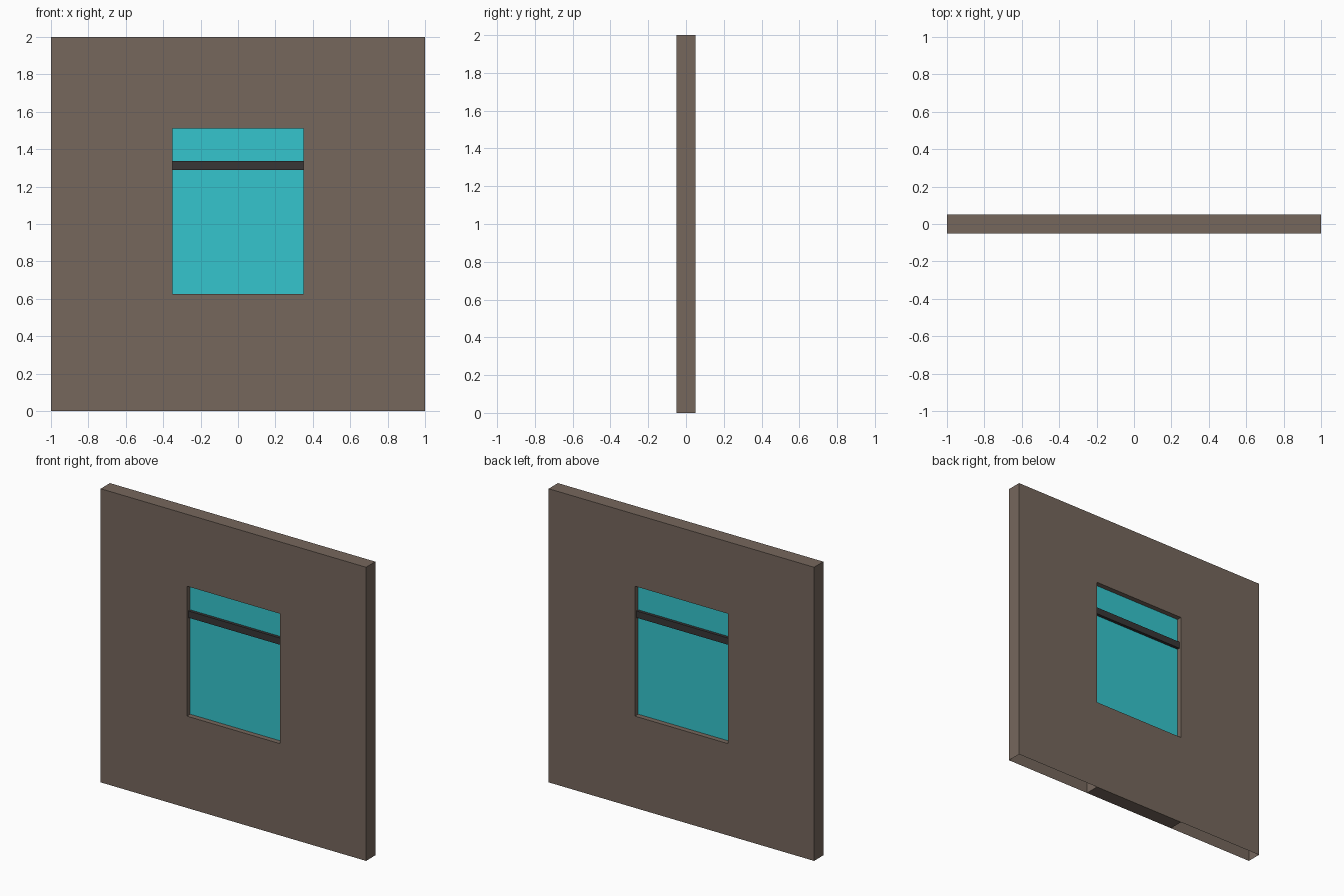
import bpy, bmesh

if "Cube" in bpy.data.objects:
    bpy.data.objects.remove(bpy.data.objects["Cube"])


def material(name, rgb):
    m = bpy.data.materials.new(name)
    m.diffuse_color = (*rgb, 1)
    m.use_nodes = True
    m.node_tree.nodes["Principled BSDF"].inputs["Base Color"].default_value = m.diffuse_color
    return m


WALL = material("wall_brown", (0.18, 0.135, 0.108))
GLASS = material("pane_cyan", (0.035, 0.56, 0.61))
DARK = material("bar_dark", (0.04, 0.037, 0.037))


def box(name, x, y, z, mat, open_bottom=False):
    """Box from (min, max) spans; optionally without its underside."""
    bm = bmesh.new()
    bmesh.ops.create_cube(bm, size=1)
    for v in bm.verts:
        v.co = [s[0] if c < 0 else s[1] for c, s in zip(v.co, (x, y, z))]
    bm.normal_update()
    if open_bottom:
        under = [f for f in bm.faces if f.normal.z < -0.9]
        bmesh.ops.delete(bm, geom=under, context='FACES_ONLY')
    mesh = bpy.data.meshes.new(name)
    bm.to_mesh(mesh)
    bm.free()
    mesh.materials.append(mat)
    obj = bpy.data.objects.new(name, mesh)
    bpy.context.collection.objects.link(obj)
    return obj


DEPTH = (-0.05, 0.05)
HALF = 0.35                  # half width of the window opening
SILL, HEAD = 0.625, 1.51     # opening bottom and top

# Wall: hollow side panels open underneath, plus blocks below and above the window
box("wall_left", (-1, -HALF), DEPTH, (0, 2), WALL, open_bottom=True)
box("wall_right", (HALF, 1), DEPTH, (0, 2), WALL, open_bottom=True)
box("wall_below_window", (-HALF, HALF), DEPTH, (0, SILL), WALL)
box("wall_above_window", (-HALF, HALF), DEPTH, (HEAD, 2), WALL)

# Window: thin pane crossed by a thicker bar
box("window_pane", (-HALF, HALF), (-0.015, 0.015), (SILL, HEAD), GLASS)
box("window_bar", (-HALF, HALF), (-0.035, 0.035), (1.29, 1.336), DARK)
